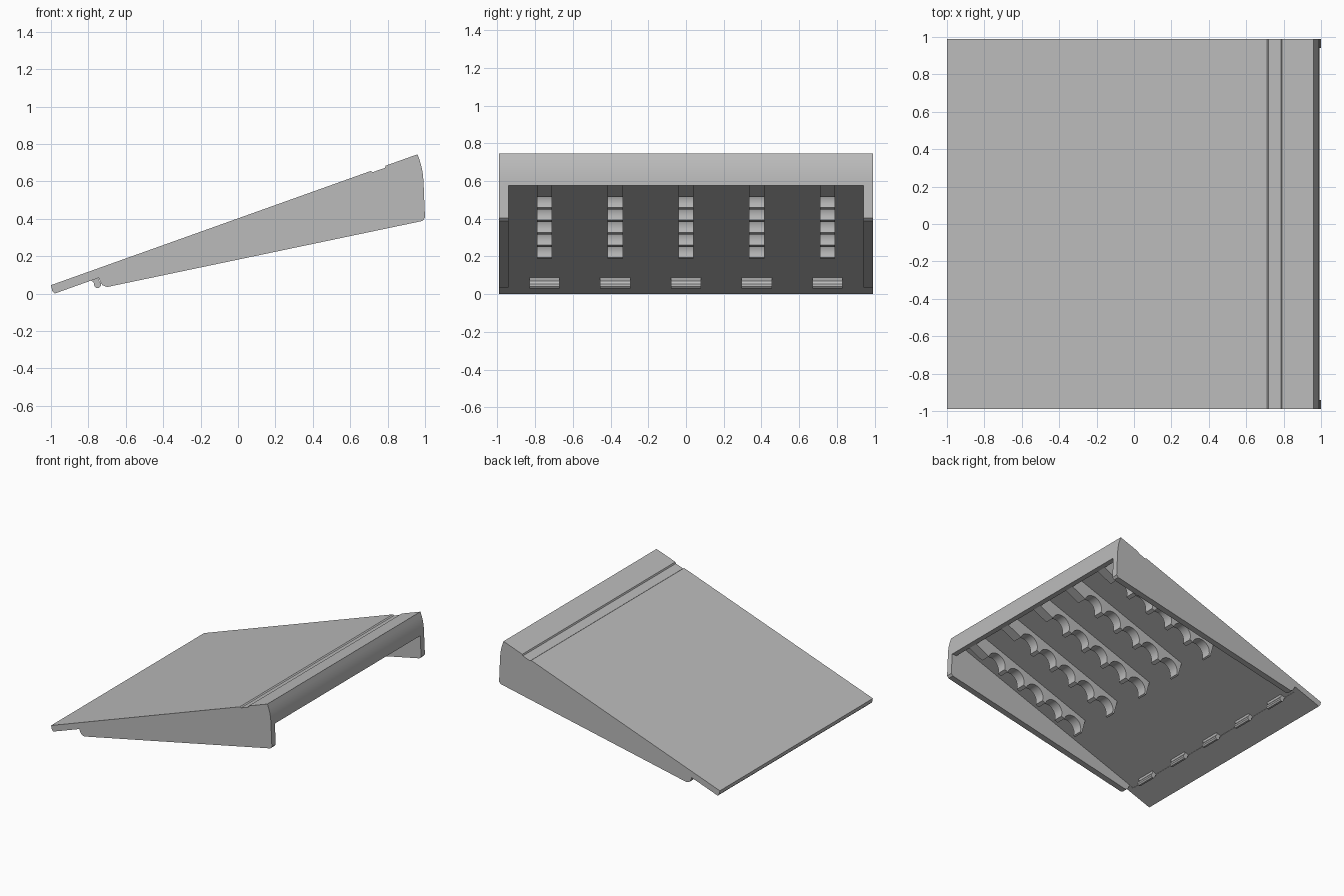
import bpy, bmesh, math

cube = bpy.data.objects.get("Cube")
if cube:
    bpy.data.objects.remove(cube, do_unlink=True)

SLOPE = 0.357
HALF = 0.99          # half width of the ramp
WALL = 0.05          # side wall thickness
BAYS = [-0.75, -0.375, 0, 0.375, 0.75]

grey = bpy.data.materials.new("plain_grey")
grey.use_nodes = True
colour = (0.5, 0.5, 0.5, 1)
grey.diffuse_color = colour
grey.node_tree.nodes["Principled BSDF"].inputs["Base Color"].default_value = colour


def top(x):
    return 0.402 + SLOPE * x


def under(x):
    return 0.35 + SLOPE * x


def rib_edge(x):
    return 0.22 + SLOPE * x


def extrude(name, profile, y0, y1):
    """Solid made by extruding an (x, z) profile along y."""
    bm = bmesh.new()
    face = bm.faces.new([bm.verts.new((x, y0, z)) for x, z in profile])
    new = bmesh.ops.extrude_face_region(bm, geom=[face])["geom"]
    bmesh.ops.translate(bm, vec=(0, y1 - y0, 0),
                        verts=[v for v in new if isinstance(v, bmesh.types.BMVert)])
    bmesh.ops.recalc_face_normals(bm, faces=bm.faces)
    mesh = bpy.data.meshes.new(name)
    bm.to_mesh(mesh)
    bm.free()
    mesh.materials.append(grey)
    obj = bpy.data.objects.new(name, mesh)
    bpy.context.collection.objects.link(obj)
    return obj


def smooth(obj):
    bpy.ops.object.select_all(action="DESELECT")
    obj.select_set(True)
    bpy.context.view_layer.objects.active = obj
    bpy.ops.object.shade_smooth_by_angle(angle=math.radians(30))


# Ramp body: deck with a shallow groove, rounded high end, tapered side
deck = [(-1, top(-1)), (0.71, top(0.71)), (0.72, 0.649), (0.785, 0.672),
        (0.79, top(0.79)), (0.96, top(0.96))]
high_end = [(0.972, 0.71), (0.982, 0.675), (0.988, 0.64), (0.992, 0.6),
            (0.994, 0.54), (1, 0.405), (0.985, 0.388)]
low_end = [(-0.70, 0.035), (-0.725, 0.045), (-0.735, 0.06), (-0.745, under(-0.745)),
           (-0.965, under(-0.965)), (-0.98, 0), (-0.993, 0.014)]
body = extrude("ramp_body", deck + high_end + low_end, -HALF, HALF)

# Hollow underside, leaving side walls and a lip
hollow = [(-0.78, under(-0.78) + 0.002), (0.925, under(0.925)), (0.95, 0.575),
          (1.1, 0.575), (1.1, -0.1), (-0.78, -0.1)]
cutter = extrude("hollow_cutter", hollow, WALL - HALF, HALF - WALL)
cutter.hide_render = True
mod = body.modifiers.new("hollow", "BOOLEAN")
mod.operation = "DIFFERENCE"
mod.solver = "EXACT"
mod.object = cutter
bpy.context.view_layer.objects.active = body
bpy.ops.object.modifier_apply(modifier=mod.name)
bpy.data.objects.remove(cutter, do_unlink=True)
smooth(body)

# Scalloped rib profile
tilt = math.atan(SLOPE)
chord = 0.155
radius = chord / 2 / math.cos(tilt)
rib = [(-0.12, under(-0.12) + 0.01), (-0.085, rib_edge(-0.085))]
for k in range(5):
    cx = -0.07 + 0.185 * k + chord / 2
    for i in range(13):
        a = math.pi * (1 - i / 12) + tilt
        rib.append((cx + radius * math.cos(a), rib_edge(cx) + radius * math.sin(a)))
rib += [(0.955, 0.578), (0.94, under(0.94) + 0.01)]

# Rounded catch profile
catch = [(-0.80, under(-0.80) + 0.01), (-0.785, under(-0.785)), (-0.772, 0.06),
         (-0.768, 0.04), (-0.757, 0.03), (-0.742, 0.031), (-0.733, 0.042),
         (-0.733, 0.055), (-0.745, 0.07), (-0.74, under(-0.74) + 0.01)]

for n, y in enumerate(BAYS, 1):
    smooth(extrude(f"scalloped_rib_{n}", rib, y - 0.04, y + 0.04))
    smooth(extrude(f"catch_{n}", catch, y - 0.08, y + 0.08))
